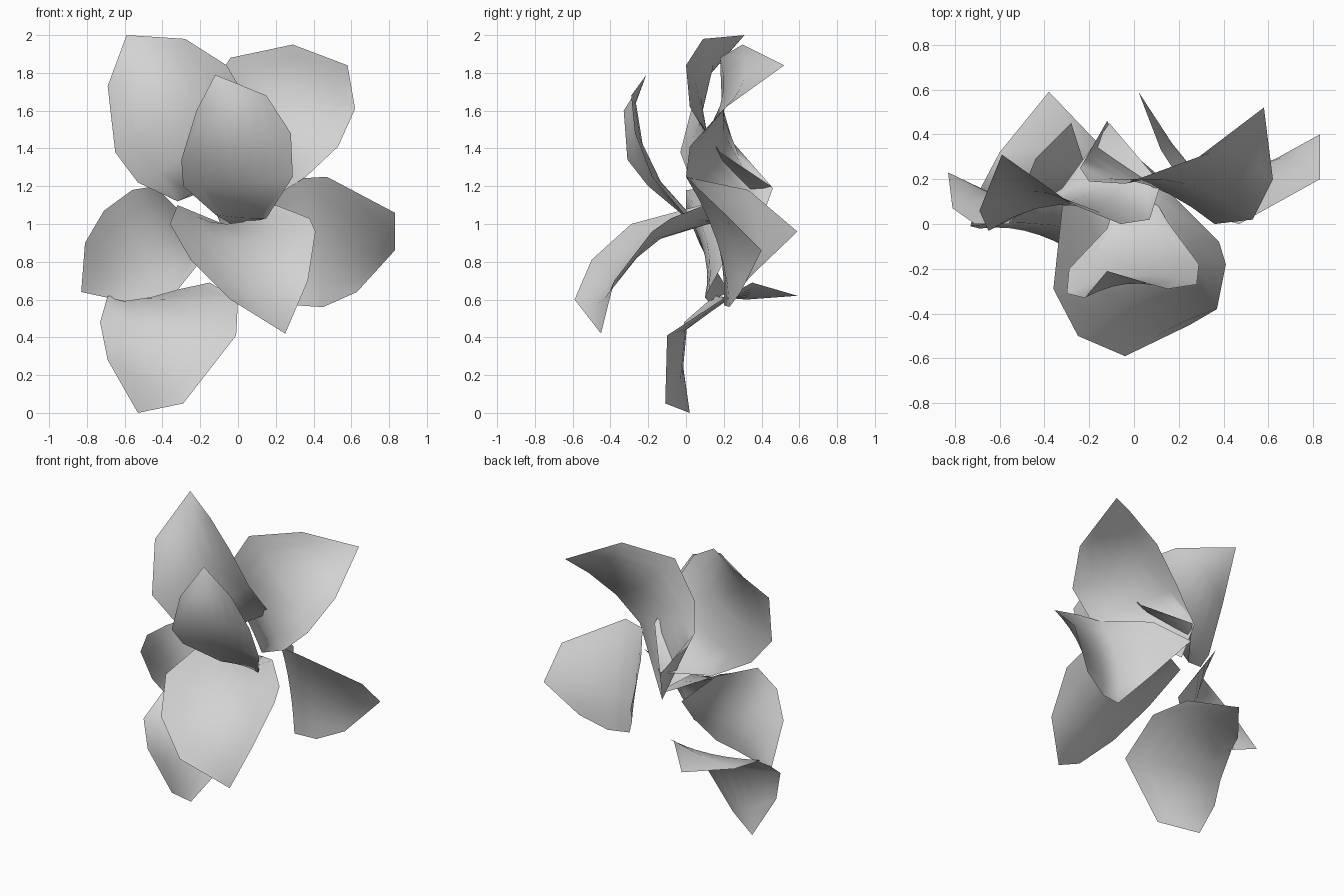
import bpy
import bmesh
from mathutils import Vector

default_cube = bpy.data.objects.get("Cube")
if default_cube:
    bpy.data.objects.remove(default_cube, do_unlink=True)

# One pale grey covers every petal
petal_grey = bpy.data.materials.new("pale_grey")
petal_grey.use_nodes = True
grey = (0.65, 0.65, 0.65, 1)
petal_grey.diffuse_color = grey
shader = next(n for n in petal_grey.node_tree.nodes if n.type == 'BSDF_PRINCIPLED')
shader.inputs["Base Color"].default_value = grey
shader.inputs["Roughness"].default_value = 0.8

COLUMNS = 6


def make_petal(name, base, tip, one_edge, other_edge, cup, base_depth=0.7):
    """Loft a cupped petal between two edges that meet at its base and tip."""
    bm = bmesh.new()
    cup = Vector(cup)
    rows = []
    for start, end, depth in zip(one_edge, other_edge, (base_depth, 1, 1, 0.7)):
        start, end = Vector(start), Vector(end)
        row = []
        for column in range(COLUMNS + 1):
            t = column / COLUMNS
            # Parabolic hollow across the width of the petal
            hollow = cup * depth * 4 * t * (1 - t)
            row.append(bm.verts.new(start.lerp(end, t) + hollow))
        rows.append(row)

    # Quads between neighbouring rows
    for lower, upper in zip(rows, rows[1:]):
        for i in range(COLUMNS):
            bm.faces.new((lower[i], lower[i + 1], upper[i + 1], upper[i]))

    # Triangle fans close the pointed ends
    base_vert = bm.verts.new(base)
    tip_vert = bm.verts.new(tip)
    for i in range(COLUMNS):
        bm.faces.new((base_vert, rows[0][i + 1], rows[0][i]))
        bm.faces.new((tip_vert, rows[-1][i], rows[-1][i + 1]))

    bmesh.ops.recalc_face_normals(bm, faces=bm.faces)
    # The hollow side of every petal faces the front or the top
    facing = sum((f.normal * f.calc_area() for f in bm.faces), Vector())
    if facing.dot(cup) > 0:
        bmesh.ops.reverse_faces(bm, faces=bm.faces)
    for face in bm.faces:
        face.smooth = True

    mesh = bpy.data.meshes.new(name)
    bm.to_mesh(mesh)
    bm.free()
    mesh.materials.append(petal_grey)
    petal = bpy.data.objects.new(name, mesh)
    bpy.context.collection.objects.link(petal)
    return petal


# Upper pair of petals, rooted at the same place
make_petal(
    "upper_right_petal",
    base=(-.11, .45, 1.2), tip=(-.59, .31, 2),
    one_edge=[(-.32, .16, 1.12), (-.53, .03, 1.22), (-.65, -.03, 1.38), (-.69, .06, 1.73)],
    other_edge=[(.12, .18, 1.38), (.07, .02, 1.62), (-.06, 0, 1.84), (-.28, .09, 1.98)],
    cup=(.02, .1, -.02), base_depth=0.3)

make_petal(
    "upper_left_petal",
    base=(-.12, .46, 1.19), tip=(.58, .52, 1.84),
    one_edge=[(-.24, .25, 1.43), (-.2, .19, 1.63), (-.04, .18, 1.88), (.29, .3, 1.95)],
    other_edge=[(-.08, .38, .97), (.36, 0, 1.25), (.53, .02, 1.41), (.62, .2, 1.61)],
    cup=(-.02, .08, -.02), base_depth=0.3)

# Small upright petal in front
make_petal(
    "front_upright_petal",
    base=(-.02, .3, .99), tip=(-.12, -.21, 1.79),
    one_edge=[(-.12, -.02, 1.05), (-.29, -.2, 1.2), (-.3, -.31, 1.34), (-.22, -.33, 1.6)],
    other_edge=[(.15, .01, 1.03), (.29, -.18, 1.25), (.28, -.27, 1.48), (.15, -.29, 1.68)],
    cup=(0, .06, -.01))

# Wide petal drooping towards the front
make_petal(
    "front_drooping_petal",
    base=(-.03, .32, .98), tip=(.25, -.45, .42),
    one_edge=[(-.32, .08, 1.1), (-.36, -.29, 1), (-.25, -.5, .81), (-.04, -.59, .6)],
    other_edge=[(.2, .1, 1.1), (.38, -.08, 1.03), (.41, -.18, .96), (.37, -.38, .7)],
    cup=(0, .03, -.1), base_depth=1)

# Side petals
make_petal(
    "right_side_petal",
    base=(-.28, .45, 1.04), tip=(-.83, .23, .64),
    one_edge=[(-.44, .29, 1.2), (-.56, 0, 1.18), (-.71, 0, 1.07), (-.81, .07, .9)],
    other_edge=[(-.2, .2, .8), (-.32, .12, .65), (-.46, .1, .61), (-.6, .12, .59)],
    cup=(.01, .05, -.01))

make_petal(
    "left_side_petal",
    base=(.02, .59, .96), tip=(.83, .4, .86),
    one_edge=[(.12, .33, 1.18), (.31, .04, 1.24), (.47, 0, 1.25), (.83, .2, 1.06)],
    other_edge=[(.17, .36, .74), (.3, .2, .57), (.45, .23, .56), (.63, .29, .64)],
    cup=(-.02, .05, 0))

# Lowest petal, arching forward and hanging down
make_petal(
    "lower_right_petal",
    base=(-.38, .59, .62), tip=(-.53, .02, 0),
    one_edge=[(-.6, .32, .6), (-.69, .15, .62), (-.73, -.01, .48), (-.69, -.02, .28)],
    other_edge=[(-.15, .35, .69), (0, .19, .6), (-.01, -.1, .41), (-.29, -.11, .05)],
    cup=(0, .05, -.01), base_depth=0.3)
